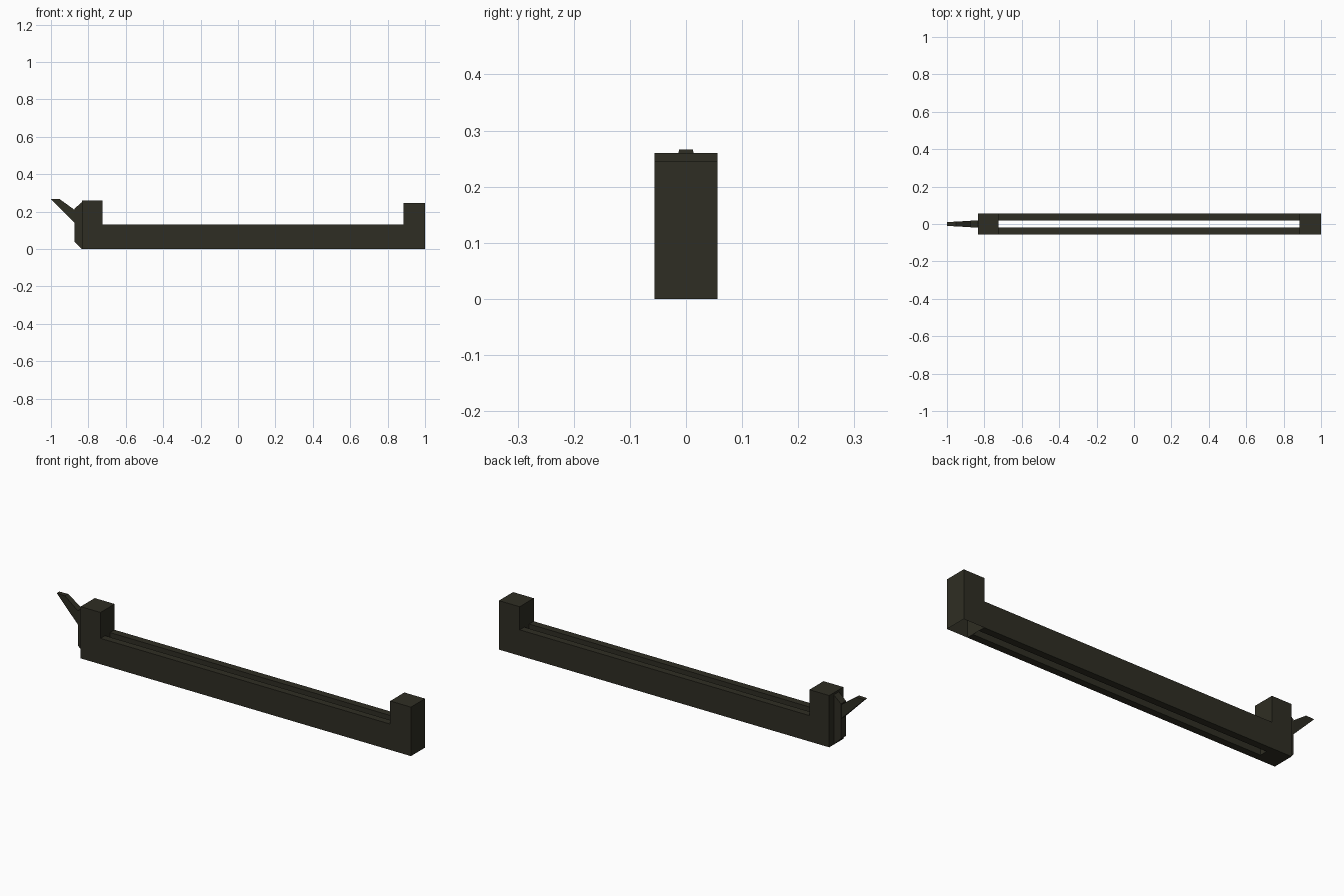
import bpy, bmesh

if "Cube" in bpy.data.objects:
    bpy.data.objects.remove(bpy.data.objects["Cube"])

mat = bpy.data.materials.new("dark olive plastic")
mat.diffuse_color = (0.028, 0.027, 0.017, 1)
mat.use_nodes = True
mat.node_tree.nodes["Principled BSDF"].inputs["Base Color"].default_value = mat.diffuse_color


def finish(name, bm):
    bmesh.ops.recalc_face_normals(bm, faces=bm.faces)
    mesh = bpy.data.meshes.new(name)
    bm.to_mesh(mesh)
    bm.free()
    mesh.materials.append(mat)
    obj = bpy.data.objects.new(name, mesh)
    bpy.context.collection.objects.link(obj)
    return obj


def box(name, x0, x1, y0, y1, z0, z1, open_bottom=False):
    bm = bmesh.new()
    bmesh.ops.create_cube(bm, size=1)
    for v in bm.verts:
        v.co = (x1 if v.co.x > 0 else x0,
                y1 if v.co.y > 0 else y0,
                z1 if v.co.z > 0 else z0)
    obj = finish(name, bm)
    if open_bottom:
        bm = bmesh.new()
        bm.from_mesh(obj.data)
        low = [f for f in bm.faces if f.normal.z < -0.9]
        bmesh.ops.delete(bm, geom=low, context='FACES')
        bm.to_mesh(obj.data)
        bm.free()
    return obj


def side_plate(name, profile, half_width):
    """Side profile in xz, given a half width that may vary along x."""
    bm = bmesh.new()
    near = [bm.verts.new((x, -half_width(x), z)) for x, z in profile]
    far = [bm.verts.new((x, half_width(x), z)) for x, z in profile]
    bm.faces.new(near)
    bm.faces.new(far[::-1])
    n = len(profile)
    for i in range(n):
        j = (i + 1) % n
        bm.faces.new((near[i], far[i], far[j], near[j]))
    return finish(name, bm)


W, GAP = 0.056, 0.02            # outer half width, half width of the slot
XL, XR = -0.725, 0.885          # slot ends

# Two long rails with the open slot between them
for name, s in (("front_rail", -1), ("back_rail", 1)):
    y0, y1 = sorted((s * GAP, s * W))
    box(name, XL, XR, y0, y1, 0, 0.13)

# End towers: the right one is a shell open underneath
box("left_tower", -0.835, XL, -W, W, 0, 0.26)
box("right_tower", XR, 1.0, -W, W, 0, 0.246, open_bottom=True)

# Latch plate on the left end, with chamfered top and bottom
side_plate("latch_plate",
           [(-0.835, 0.0), (-0.835, 0.25), (-0.875, 0.215), (-0.875, 0.04)],
           lambda x: 0.02)

# Slanted lever that narrows to its flat tip
side_plate("latch_lever",
           [(-0.875, 0.14), (-0.875, 0.21), (-0.953, 0.266), (-1.0, 0.266)],
           lambda x: 0.01 + 0.007 * (x + 1) / 0.125)
